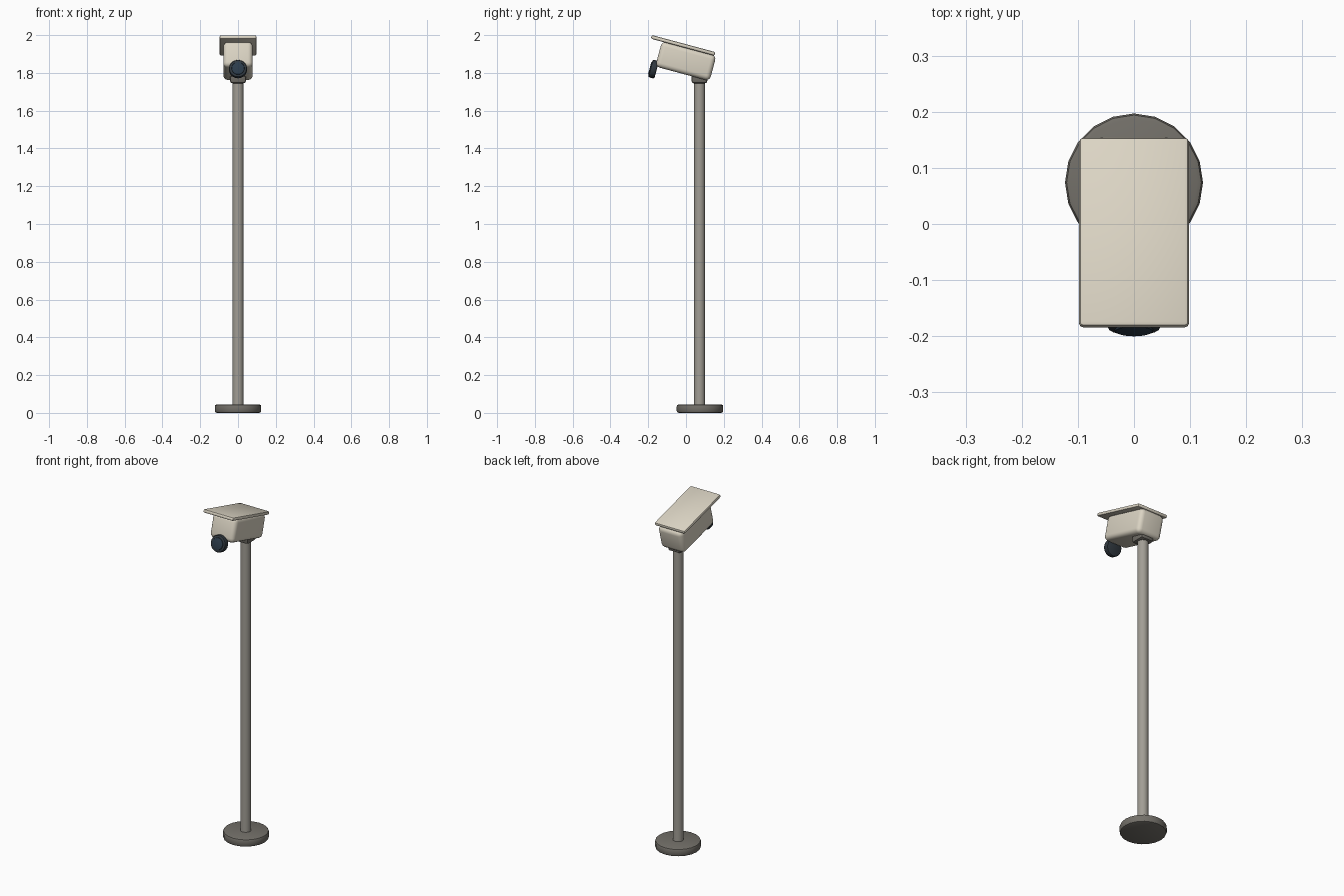
import bpy, math
from mathutils import Matrix

if "Cube" in bpy.data.objects:
    bpy.data.objects.remove(bpy.data.objects["Cube"])

def material(name, rgb):
    m = bpy.data.materials.new(name)
    m.diffuse_color = (*rgb, 1)
    m.use_nodes = True
    m.node_tree.nodes["Principled BSDF"].inputs["Base Color"].default_value = m.diffuse_color
    return m

CREAM = material("cream", (0.71, 0.66, 0.55))
STEEL = material("steel", (0.36, 0.34, 0.30))
DARK = material("dark_grey", (0.17, 0.16, 0.14))
BLACK = material("lens_black", (0.03, 0.04, 0.05))
GLASS = material("lens_glass", (0.025, 0.045, 0.07))

# Head frame: pitched up 15 degrees towards the front
HEAD = Matrix.Translation((0, 0, 1.87)) @ Matrix.Rotation(math.radians(-15), 4, 'X')

def finish(ob, name, mat, bevel, segments, frame):
    ob.name = name
    ob.data.materials.append(mat)
    if bevel:
        b = ob.modifiers.new("bevel", 'BEVEL')
        b.width, b.segments = bevel, segments
        b.limit_method, b.angle_limit = 'ANGLE', math.radians(40)
        bpy.ops.object.modifier_apply(modifier=b.name)
    bpy.ops.object.shade_smooth_by_angle(angle=math.radians(35))
    if frame:
        ob.matrix_world = frame @ ob.matrix_basis
    return ob

def box(name, lo, hi, mat, bevel=0, segments=2, frame=None):
    bpy.ops.mesh.primitive_cube_add(size=1)
    ob = bpy.context.object
    size = [b - a for a, b in zip(lo, hi)]
    mid = [(a + b) / 2 for a, b in zip(lo, hi)]
    ob.data.transform(Matrix.Translation(mid) @ Matrix.Diagonal((*size, 1)))
    return finish(ob, name, mat, bevel, segments, frame)

def cylinder(name, centre, radius, depth, sides, mat, bevel=0, segments=2, along_y=False, frame=None):
    bpy.ops.mesh.primitive_cylinder_add(vertices=sides, radius=radius, depth=depth)
    ob = bpy.context.object
    turn = Matrix.Rotation(math.pi / 2, 4, 'X') if along_y else Matrix()
    ob.data.transform(Matrix.Translation(centre) @ turn)
    return finish(ob, name, mat, bevel, segments, frame)

# Stand: foot disc, pole and mounting collar
POLE_Y = 0.074
cylinder("base_disc", (0, POLE_Y, 0.0225), 0.123, 0.045, 20, DARK, 0.01)
cylinder("pole", (0, POLE_Y - 0.002, 0.9), 0.029, 1.74, 16, STEEL)
box("mount_collar", (-0.042, POLE_Y - 0.045, 1.745), (0.042, POLE_Y + 0.039, 1.82), DARK, 0.012)

# Camera housing and sun shield
box("housing", (-0.078, -0.148, -0.077), (0.078, 0.15, 0.062), CREAM, 0.025, 4, HEAD)
box("sun_shield", (-0.098, -0.209, 0.059), (0.098, 0.140, 0.079), CREAM, 0.008, 2, HEAD)

# Lens hanging at the lower front edge
cylinder("lens_ring", (0, -0.153, -0.093), 0.048, 0.034, 20, BLACK, 0.008, 2, True, HEAD)
cylinder("lens_glass", (0, -0.168, -0.093), 0.034, 0.012, 20, GLASS, 0.003, 2, True, HEAD)
